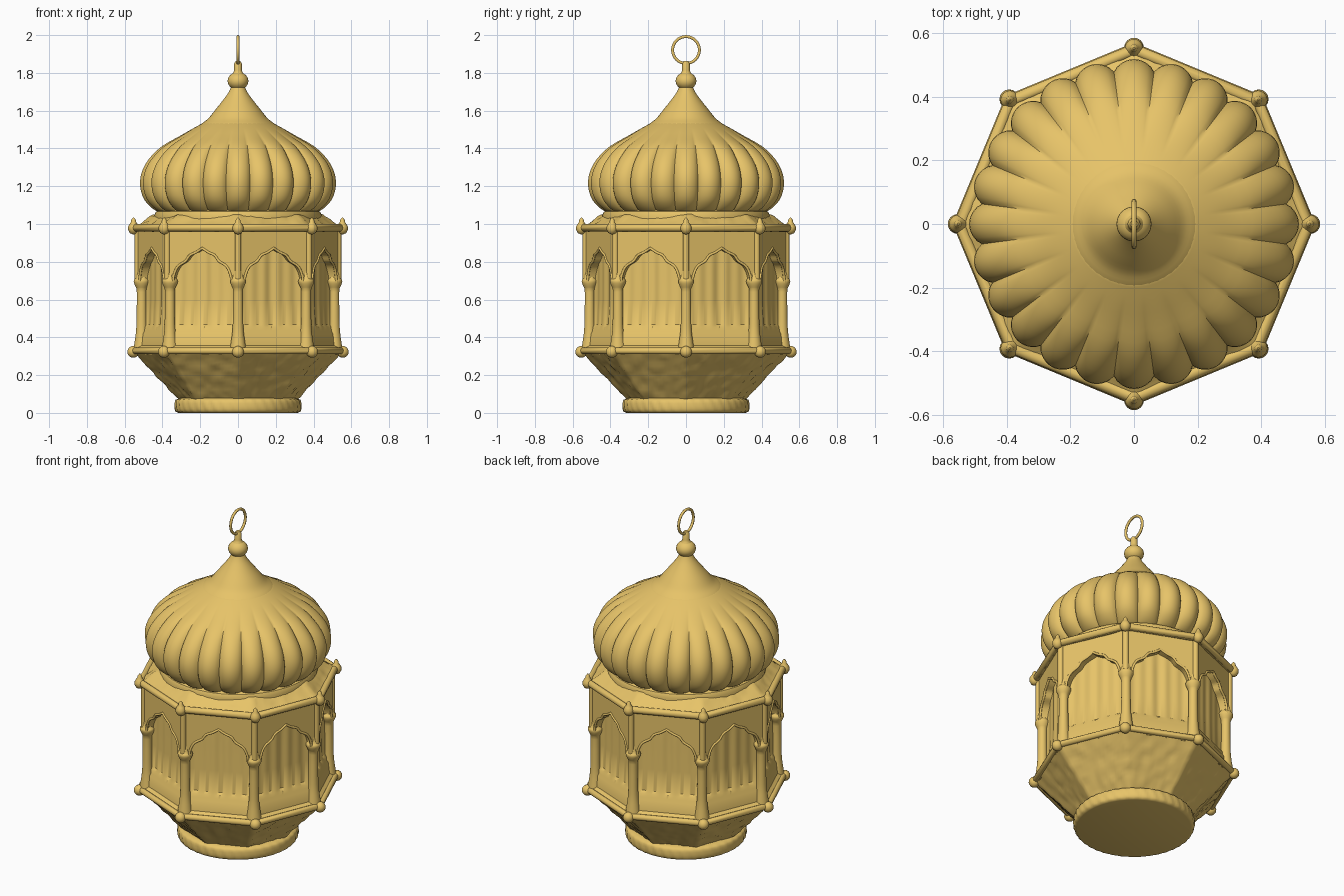
import bpy, bmesh
from math import sin, cos, tan, pi, radians
from mathutils import Matrix

if "Cube" in bpy.data.objects:
    bpy.data.objects.remove(bpy.data.objects["Cube"])

gold = bpy.data.materials.new("gold")
gold.use_nodes = True
gold.diffuse_color = (0.8, 0.55, 0.14, 1)
bsdf = gold.node_tree.nodes["Principled BSDF"]
bsdf.inputs["Base Color"].default_value = gold.diffuse_color
bsdf.inputs["Roughness"].default_value = 0.5

SIDES = 8
STEP = 2 * pi / SIDES
parts = []


def add(name, data):
    ob = bpy.data.objects.new(name, data)
    bpy.context.collection.objects.link(ob)
    if not data.materials:
        data.materials.append(gold)
    parts.append(ob)
    return ob


def spline(points, steps=5):
    """Catmull-Rom curve through 2D points."""
    pts = [points[0]] + points + [points[-1]]
    out = []
    for a, b, c, d in zip(pts, pts[1:], pts[2:], pts[3:]):
        for i in range(steps):
            t = i / steps
            out.append(tuple(0.5 * (2 * q + (r - p) * t + (2 * p - 5 * q + 4 * r - s) * t * t
                       + (3 * q - p - 3 * r + s) * t ** 3) for p, q, r, s in zip(a, b, c, d)))
    return out + [points[-1]]


def lathe(name, profile, shape=lambda a, r, z: r, n=24):
    """Spin a (radius, height) profile; shape() modulates the radius."""
    bm = bmesh.new()
    rings = []
    for r, z in profile:
        angles = [2 * pi * i / n for i in range(n)]
        rings.append([bm.verts.new((shape(a, r, z) * cos(a), shape(a, r, z) * sin(a), z))
                      for a in angles])
    for low, high in zip(rings, rings[1:]):
        for i in range(n):
            j = (i + 1) % n
            bm.faces.new((low[i], low[j], high[j], high[i]))
    bm.faces.new(rings[0][::-1])
    bm.faces.new(rings[-1])
    mesh = bpy.data.meshes.new(name)
    bm.to_mesh(mesh)
    bm.free()
    return add(name, mesh)


def tube(name, points, depth, closed):
    """Round wire along 3D points, as a mesh."""
    cu = bpy.data.curves.new(name, "CURVE")
    cu.dimensions = "3D"
    cu.bevel_depth = depth
    cu.bevel_resolution = 3
    sp = cu.splines.new("POLY")
    sp.points.add(len(points) - 1)
    for p, co in zip(sp.points, points):
        p.co = (*co, 1)
    sp.use_cyclic_u = closed
    ob = add(name, cu)
    bpy.ops.object.select_all(action="DESELECT")
    ob.select_set(True)
    bpy.context.view_layer.objects.active = ob
    bpy.ops.object.convert(target="MESH")
    return ob


def around(ob, radius, offset=0.0):
    """Place linked copies of a part around the octagon."""
    for k in range(SIDES):
        o = ob if k == 0 else add(ob.name, ob.data)
        a = k * STEP + offset
        o.matrix_world = Matrix.Rotation(a, 4, "Z") @ Matrix.Translation((radius, 0, 0))


def octagon(a, r, z):
    return r * cos(STEP / 2) / cos(a % STEP - STEP / 2)


def curtain(a, r, z):
    fold = 0.003 * cos(40 * a) + 0.002 * cos(24 * a) if 0.46 < z < 0.9 else 0
    return octagon(a, r, z) + fold


def lobed(a, r, z):
    depth = 0.07 * max(0, min(1, (r - 0.24) / 0.22))
    return r * (1 - depth * (1 - abs(cos(12 * a)) ** 0.7))


def rope(a, r, z):
    return r + (0.002 * cos(40 * a + 60 * z) if 0.005 < z < 0.075 else 0)


# Foot ring and octagonal bowl
lathe("foot_ring", spline([(0.315, 0), (0.328, 0.006), (0.335, 0.022), (0.335, 0.05),
                           (0.328, 0.07), (0.3, 0.08)], 2), rope, 160)
bowl_rows = 14
bowl = lathe("bowl", [(0.315 + 0.235 * i / bowl_rows, 0.07 + 0.25 * i / bowl_rows)
                      for i in range(bowl_rows + 1)], octagon, 160)

# Recessed curtain wall with sill
lathe("curtain_wall", [(0.54, 0.31), (0.545, 0.345), (0.525, 0.358), (0.515, 0.42), (0.505, 0.435),
                       (0.502, 0.455), (0.49, 0.468), (0.487, 0.6), (0.487, 0.75),
                       (0.487, 0.88), (0.487, 0.97)], curtain, 320)

# Sloping roof and dome collar
roof = lathe("roof", [(0.545, 0.96), (0.55, 0.985), (0.525, 0.997), (0.505, 1.01),
                      (0.485, 1.025), (0.465, 1.04), (0.45, 1.05)], octagon, 160)
lathe("dome_collar", [(0.44, 1.0), (0.445, 1.045), (0.435, 1.065), (0.4, 1.08)], n=64)

# Hammered relief on bowl and roof
clouds = bpy.data.textures.new("relief", "CLOUDS")
clouds.noise_scale = 0.05
for ob in (bowl, roof):
    relief = ob.modifiers.new("relief", "DISPLACE")
    relief.texture = clouds
    relief.texture_coords = "LOCAL"
    relief.strength = 0.016

# Lobed onion dome
lathe("dome", spline([(0.40, 1.055), (0.45, 1.08), (0.497, 1.13), (0.518, 1.2), (0.511, 1.27),
                      (0.475, 1.34), (0.405, 1.41), (0.31, 1.465), (0.24, 1.505),
                      (0.185, 1.535)], 3), lobed, 288)

# Spire cap, ball, stem and hanging ring
lathe("spire_cap", spline([(0.205, 1.52), (0.188, 1.535), (0.156, 1.56), (0.12, 1.605),
                           (0.08, 1.655), (0.048, 1.7), (0.03, 1.74)], 3), n=48)
lathe("spire_ball", [(max(0.002, 0.055 * sin(pi * i / 14)), 1.757 - 0.047 * cos(pi * i / 14))
                     for i in range(15)], n=32)
lathe("ring_stem", [(0.034, 1.79), (0.024, 1.803), (0.02, 1.815), (0.02, 1.85), (0.012, 1.862)])
ring = [(0, 0.071 * cos(2 * pi * i / 48), 1.921 + 0.071 * sin(2 * pi * i / 48)) for i in range(48)]
tube("hanging_ring", ring, 0.008, True)

# Rails around the top and bottom of the body
for name, radius, z, depth in (("upper_rail", 0.548, 0.98, 0.02), ("lower_rail", 0.553, 0.328, 0.018)):
    tube(name, [(radius * cos(k * STEP), radius * sin(k * STEP), z) for k in range(SIDES)], depth, True)

# Corner columns, posts and knobs
around(lathe("column", spline([(0.045, 0.32), (0.038, 0.37), (0.03, 0.43), (0.027, 0.5),
                               (0.026, 0.64), (0.031, 0.665), (0.041, 0.688), (0.041, 0.703),
                               (0.032, 0.715), (0.026, 0.75)], 2)), 0.51)
around(lathe("corner_post", [(0.017, 0.7), (0.017, 0.98)], n=12), 0.53)
around(lathe("lower_knob", [(max(0.002, 0.031 * sin(pi * i / 10)), 0.323 - 0.031 * cos(pi * i / 10))
                            for i in range(11)], n=16), 0.555)
around(lathe("upper_knob", [(0.004, 0.945), (0.02, 0.952), (0.029, 0.97), (0.029, 0.985),
                            (0.021, 1.0), (0.014, 1.01), (0.012, 1.022), (0.003, 1.034)], n=16), 0.553)

# Pointed, cusped arch panel for one side
half = spline([(0.168, 0.69), (0.162, 0.73), (0.14, 0.775), (0.1, 0.8), (0.088, 0.812),
               (0.07, 0.835), (0.035, 0.85), (0.0, 0.872)], 3)
arch = half + [(-u, z) for u, z in half[-2::-1]]
apothem = 0.535 * cos(STEP / 2)
edge = apothem * tan(STEP / 2)
outline = arch + [(-edge, 0.69), (-edge, 0.975), (edge, 0.975), (edge, 0.69)]
bm = bmesh.new()
face = bm.faces.new([bm.verts.new((0, u, z)) for u, z in outline])
grown = bmesh.ops.extrude_face_region(bm, geom=[face])["geom"]
bmesh.ops.translate(bm, vec=(-0.05, 0, 0), verts=[g for g in grown if isinstance(g, bmesh.types.BMVert)])
bmesh.ops.recalc_face_normals(bm, faces=bm.faces)
panel = bpy.data.meshes.new("arch_panel")
bm.to_mesh(panel)
bm.free()
around(add("arch_panel", panel), apothem, STEP / 2)
around(tube("arch_trim", [(0, u, z) for u, z in arch], 0.007, False), apothem, STEP / 2)

# Smooth shading with crisp edges
bpy.ops.object.select_all(action="DESELECT")
for ob in parts:
    ob.select_set(True)
bpy.context.view_layer.objects.active = parts[0]
bpy.ops.object.shade_smooth_by_angle(angle=radians(40))
